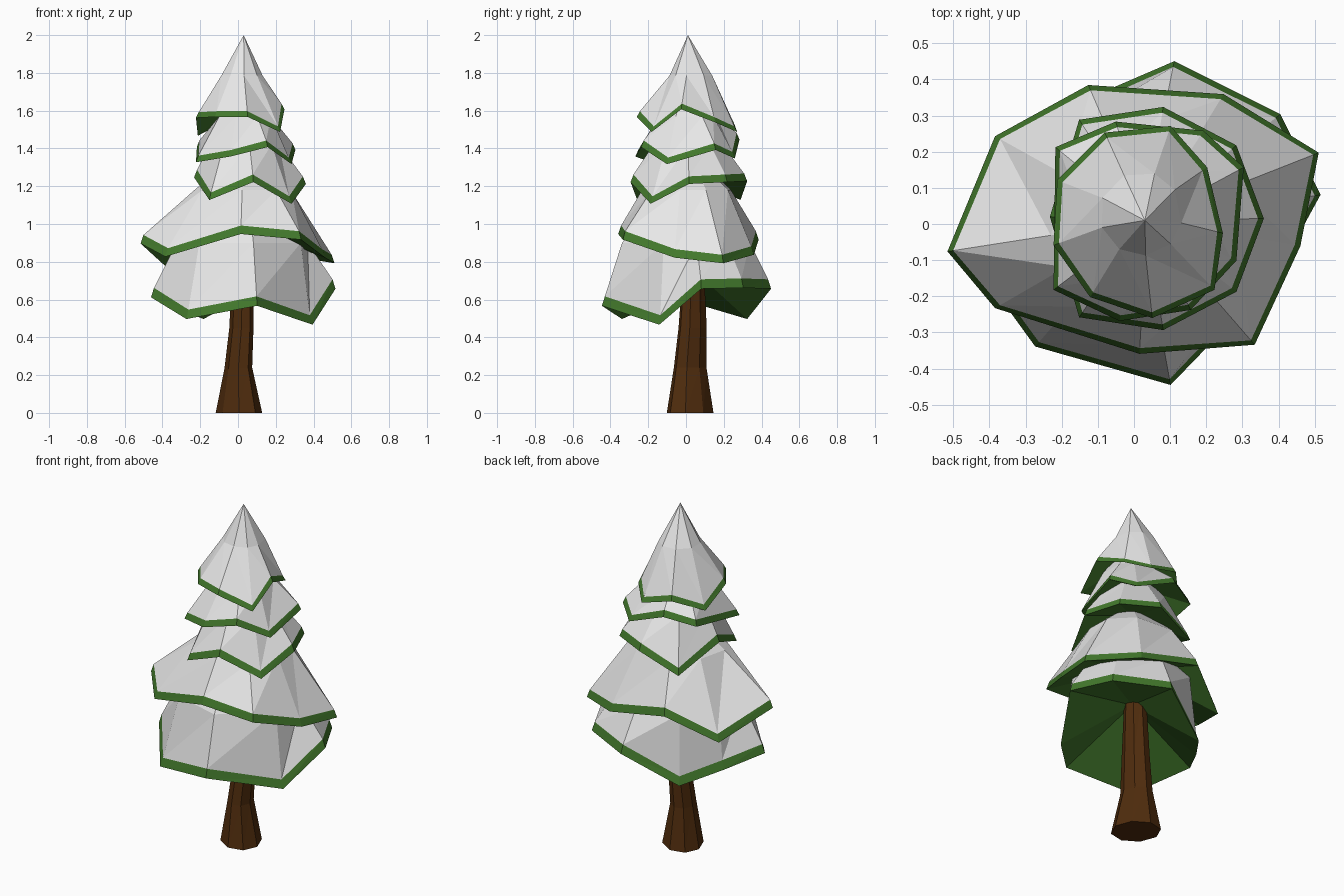
import bpy, math
from mathutils import Vector

if "Cube" in bpy.data.objects:
    bpy.data.objects.remove(bpy.data.objects["Cube"])


def material(name, rgb):
    m = bpy.data.materials.new(name)
    m.diffuse_color = (*rgb, 1)
    m.use_nodes = True
    m.node_tree.nodes["Principled BSDF"].inputs["Base Color"].default_value = m.diffuse_color
    return m


SNOW = material("snow white", (0.8, 0.8, 0.8))
GREEN = material("needle green", (0.055, 0.19, 0.025))
BROWN = material("bark brown", (0.078, 0.025, 0.004))


def build(name, rings, start, end, mats, rule):
    """Skin rings of points (bottom to top), closed with a point at each end."""
    n = len(rings[0])
    verts = [p for r in rings for p in r] + [start, end]
    s, e, last = len(verts) - 2, len(verts) - 1, (len(rings) - 1) * n
    faces, idx = [], []
    for j in range(n):
        k = (j + 1) % n
        faces.append((s, k, j))
        idx.append(rule(-1))
        for i in range(len(rings) - 1):
            # triangles keep the crooked sides crisp
            a, b, c, d = i * n + j, i * n + k, i * n + n + k, i * n + n + j
            faces += [(a, b, c), (a, c, d)]
            idx += [rule(i)] * 2
        faces.append((last + j, last + k, e))
        idx.append(rule(len(rings) - 1))
    me = bpy.data.meshes.new(name)
    me.from_pydata([tuple(v) for v in verts], [], faces)
    for m in mats:
        me.materials.append(m)
    for p, i in zip(me.polygons, idx):
        p.material_index = i
    ob = bpy.data.objects.new(name, me)
    bpy.context.collection.objects.link(ob)
    return ob


# Branch tiers: a jagged rim, a green lip, a snowy bend and a peak
def tier(name, rim, bend, peak, lip=0.045, hollow=0.14):
    mid_r, mid_z, cx, cy = bend
    rim = [Vector((p[0] * 1.012, p[1] * 1.012, p[2] - 0.003)) for p in rim]
    centre = Vector((cx, cy, 0))
    upper, mid = [], []
    for p in rim:
        out = Vector((p.x - cx, p.y - cy, 0))
        d = out.normalized()
        upper.append(p - d * 0.016 + Vector((0, 0, lip)))
        # the bend follows part of the rim's wobble
        mid.append(centre + d * (mid_r * 0.8 + out.length * 0.2 * mid_r / 0.35)
                   + Vector((0, 0, mid_z)))
    mean_z = sum(p.z for p in rim) / len(rim)
    build(name, [rim, upper, mid], Vector((0.03, 0.02, mean_z + hollow)), Vector(peak),
          [SNOW, GREEN], lambda i: 1 if i < 1 else 0)


tier("bottom_tier",
     [(.51, .08, .66), (.40, .30, .665), (.11, .445, .66), (-.18, .32, .50),
      (-.33, .12, .56), (-.455, -.08, .615), (-.27, -.335, .50), (.10, -.44, .57),
      (.39, -.14, .47)],
     (.325, .90, .02, .0), (.03, .01, 1.35), .05, .2)
tier("lower_tier",
     [(.505, .195, .795), (.245, .355, .84), (-.125, .38, .92), (-.38, .24, .78),
      (-.51, -.075, .90), (-.38, -.23, .83), (.015, -.355, .95), (.33, -.33, .92),
      (.455, -.06, .825)],
     (.24, 1.18, .035, .01), (.03, .01, 1.4), .045)
tier("middle_tier",
     [(.355, .015, 1.215), (.28, .215, 1.225), (.08, .32, 1.23), (-.15, .285, 1.13),
      (-.23, .02, 1.25), (-.15, -.255, 1.13), (.08, -.29, 1.225), (.28, -.185, 1.11)],
     (.19, 1.42, .03, .01), (.03, .01, 1.65), .04)
tier("upper_tier",
     [(.30, .155, 1.395), (.19, .255, 1.35), (-.05, .28, 1.45), (-.215, .21, 1.41),
      (-.22, -.18, 1.33), (-.04, -.265, 1.36), (.155, -.235, 1.41), (.28, -.10, 1.32)],
     (.165, 1.57, .03, .01), (.03, .01, 1.8), .035)
tier("top_tier",
     [(.10, .268, 1.49), (.20, .155, 1.54), (.243, -.025, 1.61), (.22, -.18, 1.49),
      (.05, -.257, 1.57), (-.12, -.20, 1.57), (-.22, -.058, 1.565), (-.21, .12, 1.47),
      (-.08, .25, 1.54)],
     (.122, 1.785, .02, .03), (.03, .01, 2.0), .03)

# Trunk: flared, slightly leaning, eight sided and a little oval on the diagonal
rings = []
for z, cx, cy, rx, ry in [(0, .005, .022, .123, .126), (.24, .002, .022, .073, .088),
                          (.45, .018, .035, .064, .076), (.80, .025, .04, .055, .055)]:
    rings.append([Vector((cx + rx * math.cos(a), cy + ry * math.sin(a - 0.2), z))
                  for a in (math.tau * k / 8 for k in range(8))])
build("trunk", rings, Vector((.005, .022, 0)), Vector((.025, .04, .82)),
      [BROWN], lambda i: 0)
